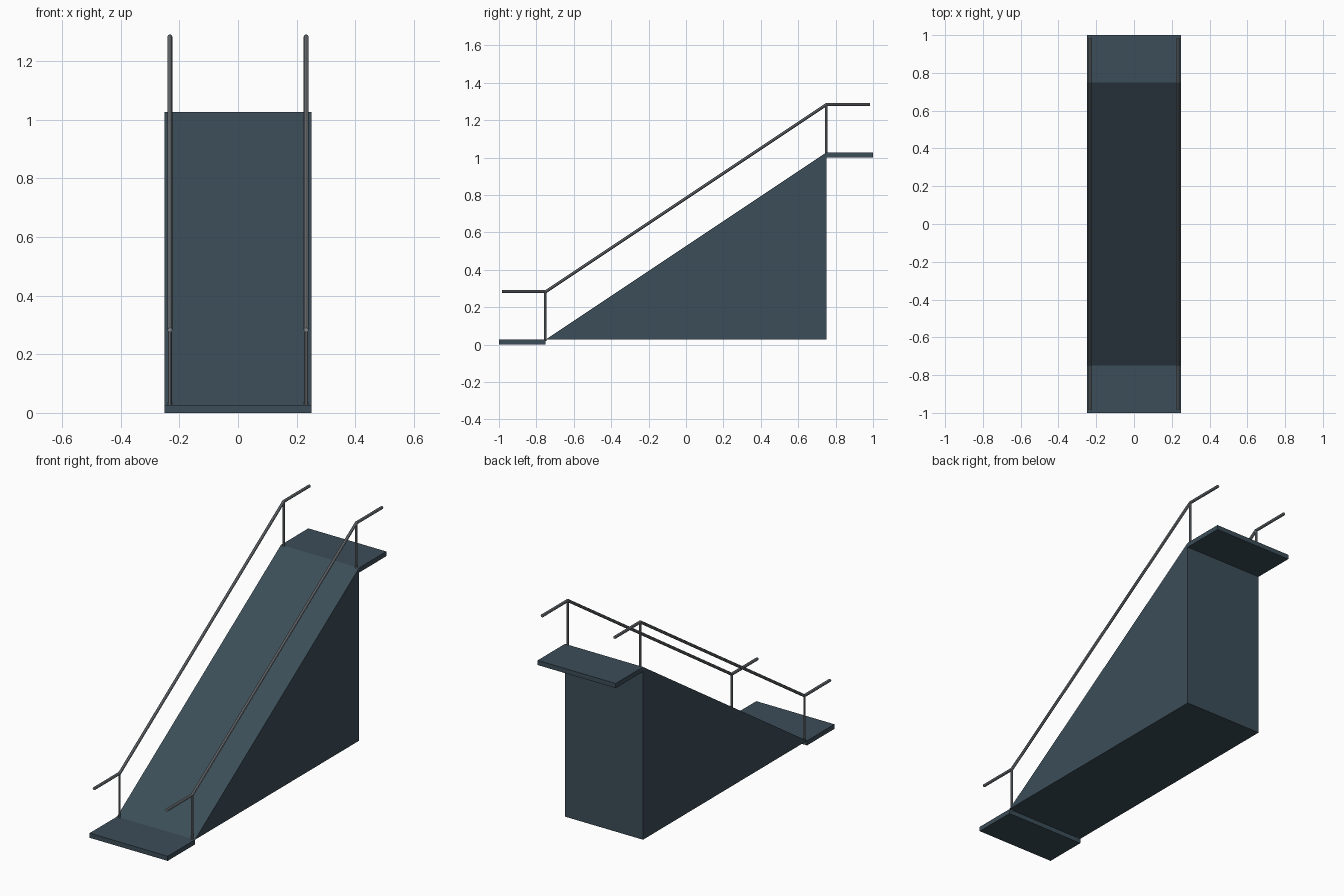
import bpy, bmesh

if "Cube" in bpy.data.objects:
    bpy.data.objects.remove(bpy.data.objects["Cube"])


def material(name, color):
    m = bpy.data.materials.new(name)
    m.diffuse_color = (*color, 1)
    m.use_nodes = True
    m.node_tree.nodes["Principled BSDF"].inputs["Base Color"].default_value = m.diffuse_color
    return m


slate = material("slate_blue", (0.045, 0.075, 0.098))
steel = material("grey_metal", (0.20, 0.22, 0.24))
W, T = 0.25, 0.027      # half width, plate thickness


def extrude_profile(name, profile):
    """Extrude a (y, z) outline across the full width."""
    bm = bmesh.new()
    face = bm.faces.new([bm.verts.new((-W, y, z)) for y, z in profile])
    ext = bmesh.ops.extrude_face_region(bm, geom=[face])
    verts = [v for v in ext["geom"] if isinstance(v, bmesh.types.BMVert)]
    bmesh.ops.translate(bm, verts=verts, vec=(2 * W, 0, 0))
    bmesh.ops.recalc_face_normals(bm, faces=bm.faces)
    me = bpy.data.meshes.new(name)
    bm.to_mesh(me)
    bm.free()
    me.materials.append(slate)
    ob = bpy.data.objects.new(name, me)
    bpy.context.collection.objects.link(ob)


def tube(name, points, radius):
    """Low-poly round bar along a path."""
    cu = bpy.data.curves.new(name, "CURVE")
    cu.dimensions = "3D"
    cu.bevel_depth = radius
    cu.bevel_resolution = 2
    cu.use_fill_caps = True
    sp = cu.splines.new("POLY")
    sp.points.add(len(points) - 1)
    for p, co in zip(sp.points, points):
        p.co = (*co, 1)
    cu.materials.append(steel)
    ob = bpy.data.objects.new(name, cu)
    bpy.context.collection.objects.link(ob)
    bpy.ops.object.select_all(action="DESELECT")
    ob.select_set(True)
    bpy.context.view_layer.objects.active = ob
    bpy.ops.object.convert(target="MESH")
    bpy.ops.object.shade_smooth_by_angle()


# Landings and solid ramp wedge
extrude_profile("lower_landing", [(-1, 0), (-0.75, 0), (-0.75, T), (-1, T)])
extrude_profile("upper_landing", [(0.75, 1), (1, 1), (1, 1 + T), (0.75, 1 + T)])
extrude_profile("ramp_wedge", [(-0.75, T), (0.75, T), (0.75, 1 + T)])

# Handrails and posts on both sides
for side, s in (("left", -1), ("right", 1)):
    x = s * 0.2325
    tube(f"{side}_handrail", [(x, -0.985, 0.283), (x, -0.75, 0.283),
                              (x, 0.75, 1.283), (x, 0.985, 1.283)], 0.0085)
    tube(f"{side}_lower_post", [(x, -0.752, 0.02), (x, -0.752, 0.283)], 0.0065)
    tube(f"{side}_upper_post", [(x, 0.75, 1.02), (x, 0.75, 1.283)], 0.0065)
